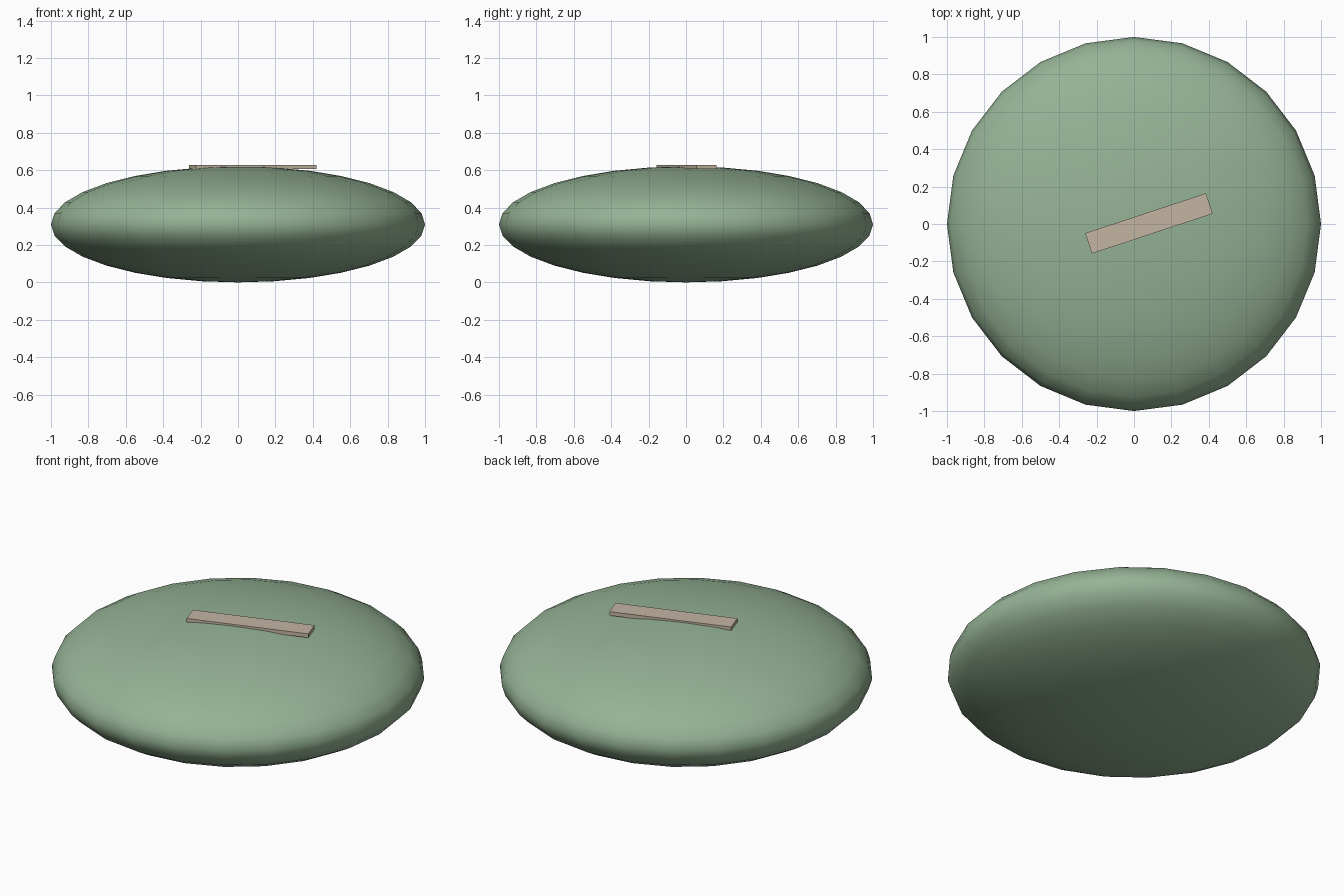
import bpy
from math import radians

if "Cube" in bpy.data.objects:
    bpy.data.objects.remove(bpy.data.objects["Cube"])


def paint(obj, name, color):
    mat = bpy.data.materials.new(name)
    mat.diffuse_color = color
    mat.use_nodes = True
    mat.node_tree.nodes["Principled BSDF"].inputs["Base Color"].default_value = mat.diffuse_color
    obj.data.materials.append(mat)


# Flattened round body
bpy.ops.mesh.primitive_uv_sphere_add(segments=24, ring_count=16, radius=1, location=(0, 0, 0.31))
body = bpy.context.object
body.name = "flattened_body"
body.scale = (1, 1, 0.31)
bpy.ops.object.transform_apply(location=False, rotation=False, scale=True)
bpy.ops.object.shade_smooth()
paint(body, "green", (0.30, 0.45, 0.30, 1))

# Thin strip lying across the top, turned and slightly off centre
bpy.ops.mesh.primitive_cube_add(size=1, location=(0.08, 0.003, 0.617), rotation=(0, 0, radians(18.3)))
strip = bpy.context.object
strip.name = "top_strip"
strip.scale = (0.68, 0.115, 0.023)
bpy.ops.object.transform_apply(location=False, rotation=False, scale=True)
paint(strip, "tan", (0.55, 0.46, 0.36, 1))
